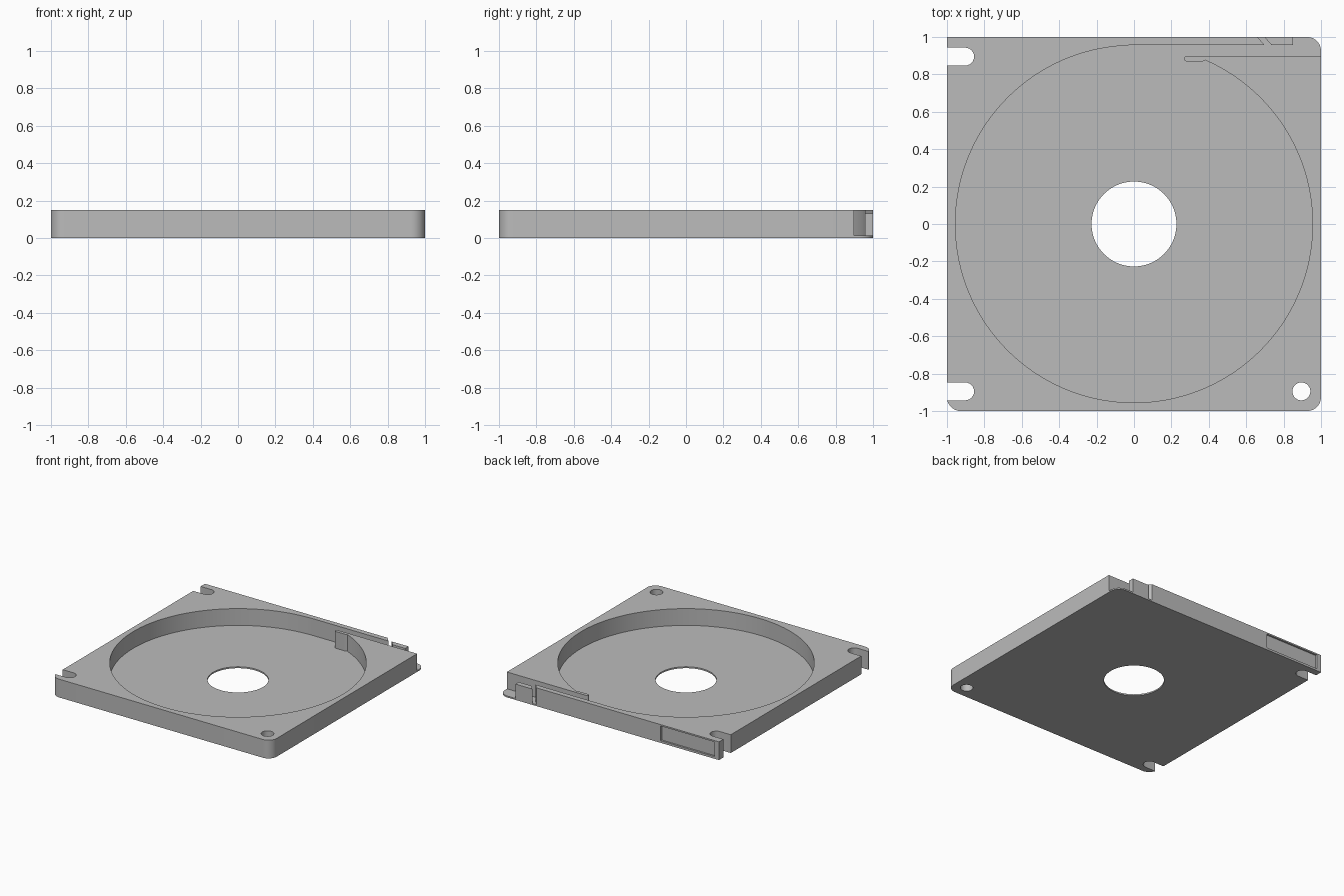
import bpy, bmesh
from math import sin, cos, atan2, radians, pi

cube = bpy.data.objects.get("Cube")
if cube:
    bpy.data.objects.remove(cube, do_unlink=True)

HEIGHT, FLOOR = 0.15, 0.012
POCKET_R, HUB_R = 0.955, 0.227
CORNER_R, SCREW, SCREW_R = 0.075, 0.895, 0.048
CHANNEL_IN, CHANNEL_OUT = 0.897, 0.957

grey = bpy.data.materials.new("grey plastic")
grey.use_nodes = True
grey.diffuse_color = (0.5, 0.5, 0.5, 1)
grey.node_tree.nodes["Principled BSDF"].inputs["Base Color"].default_value = (0.5, 0.5, 0.5, 1)


def arc(cx, cy, r, start, end, steps=12):
    angles = [radians(start + (end - start) * i / steps) for i in range(steps + 1)]
    return [(cx + r * cos(a), cy + r * sin(a)) for a in angles]


def circle(cx, cy, r, steps):
    return arc(cx, cy, r, 0, 360, steps)[:-1]


def slot(cy):
    """Open screw slot on the -x edge, running from the lower to the upper lip."""
    upward = arc(SCREW_R - SCREW, cy, SCREW_R, -90, 90)
    upward = [(x - 2 * SCREW_R + 0.04, y) for x, y in upward]
    return [(-1, cy - SCREW_R)] + upward + [(-1, cy + SCREW_R)]


def plate(name, loops, z0, z1):
    """Extrude filled 2D outlines between two heights."""
    curve = bpy.data.curves.new(name + "_outline", "CURVE")
    curve.dimensions = "2D"
    curve.fill_mode = "BOTH"
    curve.extrude = (z1 - z0) / 2
    for loop in loops:
        spline = curve.splines.new("POLY")
        spline.points.add(len(loop) - 1)
        for point, (x, y) in zip(spline.points, loop):
            point.co = (x, y, 0, 1)
        spline.use_cyclic_u = True
    helper = bpy.data.objects.new(name + "_outline", curve)
    bpy.context.collection.objects.link(helper)
    graph = bpy.context.evaluated_depsgraph_get()
    mesh = bpy.data.meshes.new_from_object(helper.evaluated_get(graph))
    bpy.data.objects.remove(helper, do_unlink=True)
    bm = bmesh.new()
    bm.from_mesh(mesh)
    bmesh.ops.remove_doubles(bm, verts=bm.verts, dist=0.0001)
    bmesh.ops.translate(bm, verts=bm.verts, vec=(0, 0, (z0 + z1) / 2))
    bmesh.ops.recalc_face_normals(bm, faces=bm.faces)
    bm.to_mesh(mesh)
    bm.free()
    mesh.materials.clear()
    mesh.materials.append(grey)
    obj = bpy.data.objects.new(name, mesh)
    bpy.context.collection.objects.link(obj)
    return obj


# Outer edge shared by floor and wall, clockwise from the right front corner
inset = 1 - CORNER_R
edge = (arc(inset, -inset, CORNER_R, 0, -90) + arc(-inset, -inset, CORNER_R, -90, -157)
        + slot(-SCREW) + slot(SCREW) + [(-1, 1)])
screw_hole = circle(SCREW, -SCREW, SCREW_R, 32)

# Thin floor with hub opening
floor = plate("floor", [edge + arc(inset, inset, CORNER_R, 90, 0),
                        screw_hole, circle(0, 0, HUB_R, 64)], 0, FLOOR)

# Wall around the round pocket, with an exit channel and a guide tongue
tongue_angle = atan2(0.877, 0.38) * 180 / pi
pocket = arc(0, 0, CHANNEL_OUT, 90, 91, 1) + arc(0, 0, POCKET_R, 93, 360 + tongue_angle, 128)
tongue = ([(0.37, 0.87)] + arc(0.28, 0.8835, 0.0135, 270, 90, 8))
wall = plate("wall", [edge + [(0.66, 1), (0.697, CHANNEL_OUT)] + pocket + tongue
                      + [(1, CHANNEL_IN)], screw_hole], FLOOR, HEIGHT)

# Shallow label recess in the back face
cutter = plate("recess_cutter", [[(-0.96, 0.985), (-0.47, 0.985), (-0.47, 1.1), (-0.96, 1.1)]],
               FLOOR + 0.006, HEIGHT - 0.012)
cutter.hide_render = True
cut = wall.modifiers.new("label recess", "BOOLEAN")
cut.operation = "DIFFERENCE"
cut.solver = "EXACT"
cut.object = cutter
graph = bpy.context.evaluated_depsgraph_get()
carved = bpy.data.meshes.new_from_object(wall.evaluated_get(graph))
wall.modifiers.clear()
wall.data = carved
bpy.data.objects.remove(cutter, do_unlink=True)

# Low stop block beside the slanted gap
stop = plate("channel_stop", [[(0.697, 1), (0.735, CHANNEL_OUT), (0.85, CHANNEL_OUT), (0.85, 1)]],
             FLOOR, 0.13)

# Smooth curved walls, crisp edges
bpy.ops.object.select_all(action="DESELECT")
for obj in (floor, wall, stop):
    obj.select_set(True)
bpy.context.view_layer.objects.active = wall
bpy.ops.object.shade_smooth_by_angle(angle=radians(30))
